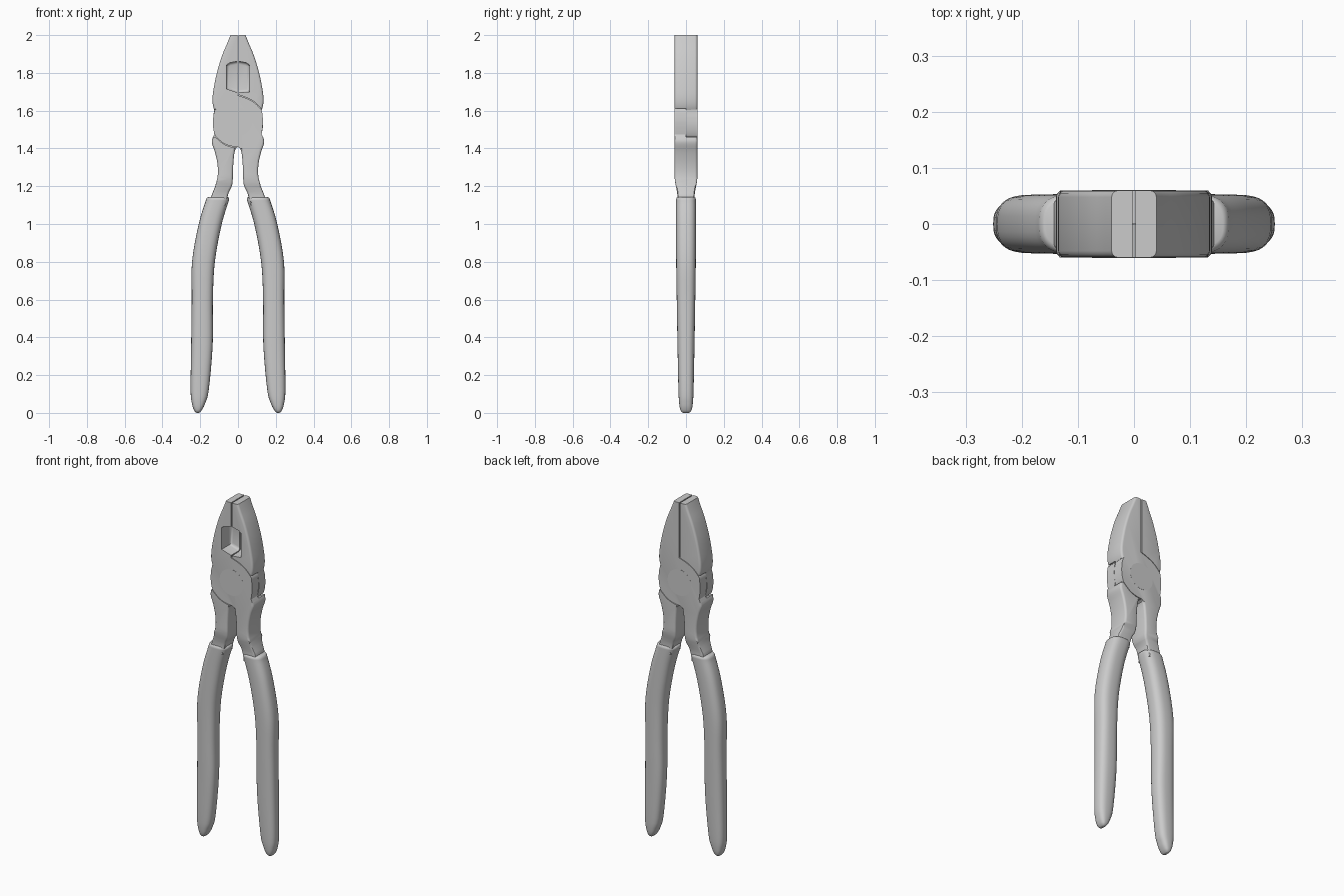
import bpy, bmesh, math
from mathutils import Matrix

if "Cube" in bpy.data.objects:
    bpy.data.objects.remove(bpy.data.objects["Cube"])


def smooth(pts, n=3):
    """Catmull-Rom through points of any dimension."""
    p = [pts[0]] + list(pts) + [pts[-1]]
    out = []
    for i in range(1, len(p) - 2):
        for k in range(n):
            t = k / n
            out.append(tuple(0.5 * (2 * b + (c - a) * t + (2 * a - 5 * b + 4 * c - d) * t * t
                                    + (3 * b - a - 3 * c + d) * t ** 3)
                             for a, b, c, d in zip(*p[i - 1:i + 3])))
    return out + [tuple(pts[-1])]


def finish(bm, name):
    bmesh.ops.recalc_face_normals(bm, faces=bm.faces)
    me = bpy.data.meshes.new(name)
    bm.to_mesh(me)
    bm.free()
    ob = bpy.data.objects.new(name, me)
    bpy.context.collection.objects.link(ob)
    return ob


def prism(pts, y0, y1):
    bm = bmesh.new()
    f = bm.faces.new([bm.verts.new((x, y0, z)) for x, z in pts])
    r = bmesh.ops.extrude_face_region(bm, geom=[f])
    for v in r['geom']:
        if isinstance(v, bmesh.types.BMVert):
            v.co.y = y1
    bmesh.ops.recalc_face_normals(bm, faces=bm.faces)
    return bm


def select(ob):
    bpy.ops.object.select_all(action='DESELECT')
    ob.select_set(True)
    bpy.context.view_layer.objects.active = ob


def cut(ob, cutter):
    m = ob.modifiers.new("cut", 'BOOLEAN')
    m.operation, m.solver, m.object = 'DIFFERENCE', 'EXACT', cutter
    select(ob)
    bpy.ops.object.modifier_apply(modifier=m.name)


def shade(ob, angle=32):
    select(ob)
    bpy.ops.object.shade_smooth_by_angle(angle=math.radians(angle))


# Profile runs of one half: left jaw, pivot boss, right handle neck
jaw = smooth([(-.04, 2), (-.058, 1.955), (-.085, 1.89), (-.112, 1.80), (-.13, 1.71),
              (-.135, 1.66), (-.132, 1.625), (-.124, 1.60)])
boss = smooth([(-.130, 1.575), (-.133, 1.53), (-.128, 1.49), (-.12, 1.465)])
under = smooth([(-.118, 1.463), (-.08, 1.43), (-.04, 1.413), (0, 1.408)])
neck_in = smooth([(.012, 1.40), (.02, 1.37), (.026, 1.30), (.03, 1.21), (.05, 1.165), (.066, 1.10)])
neck_out = smooth([(.136, 1.10), (.143, 1.14), (.121, 1.20), (.107, 1.26), (.109, 1.32),
                   (.122, 1.38), (.136, 1.42), (.138, 1.445), (.125, 1.475)])
boss_out = smooth([(.130, 1.51), (.132, 1.55), (.127, 1.60)])
s_curve = smooth([(.122, 1.607), (.09, 1.64), (.05, 1.663), (-.003, 1.682)])
outline = [(-.003, 2)] + jaw + boss + under + neck_in + neck_out + boss_out + s_curve

# Half-lap recess shape on the back of each half, leaving a hair gap
recess = ([(.2, 1.692), (.003, 1.686)] + [(-x, z + .004) for x, z in reversed(s_curve[:-1])]
          + [(-.2, 1.604), (-.2, 1.404)] + [(-x, z - .004) for x, z in reversed(under)]
          + [(.2, 1.475)])
recess_cutter = finish(prism(recess, -.001, .1), "recess_cutter")

# Gripping pocket between the jaws, front side only
bm = prism([(-.062, 1.715), (0, 1.695), (.062, 1.70), (.062, 1.84), (.045, 1.853),
            (0, 1.862), (-.045, 1.853), (-.062, 1.84)], -.1, .02)
deep = [e for e in bm.edges if all(v.co.y > 0 for v in e.verts)]
bmesh.ops.bevel(bm, geom=deep, offset=.015, segments=3, profile=.5, affect='EDGES')
pocket_cutter = finish(bm, "pocket_cutter")

# Two interlocking halves
for name, turn in (("front_left_jaw_half", 0), ("front_right_jaw_half", math.pi)):
    bm = prism(outline, -.06, .06)
    for z in (1.25, 1.22, 1.19, 1.16, 1.13):
        bmesh.ops.bisect_plane(bm, geom=bm.verts[:] + bm.edges[:] + bm.faces[:],
                               plane_co=(0, 0, z), plane_no=(0, 0, 1))
    rim = []
    for e in bm.edges:
        m = (e.verts[0].co + e.verts[1].co) / 2
        outer = (m.x < -.042 and m.z > 1.61) or (m.x > .012 and 1.11 < m.z < 1.46)
        if outer and abs(m.y) > .05 and e.calc_face_angle(0) > 1:
            rim.append(e)
    bmesh.ops.bevel(bm, geom=rim, offset=.012, segments=3, profile=.5, affect='EDGES')
    for v in bm.verts:
        t = min(max((1.25 - v.co.z) / .11, 0), 1)
        v.co.y *= 1 - .25 * t * t * (3 - 2 * t)
    half = finish(bm, name)
    cut(half, recess_cutter)
    half.data.transform(Matrix.Rotation(turn, 4, 'Z'))
    cut(half, pocket_cutter)
    shade(half)

for c in (recess_cutter, pocket_cutter):
    bpy.data.objects.remove(c)

# Flush rivet through the joint
bm = bmesh.new()
bmesh.ops.create_cone(bm, cap_ends=True, segments=48, radius1=.075, radius2=.075, depth=.1208,
                      matrix=Matrix.Translation((0, 0, 1.54)) @ Matrix.Rotation(math.pi / 2, 4, 'X'))
shade(finish(bm, "pivot_rivet"))

# Dipped handle grips: rings of centre x, z, half width, half depth
rings = [(.106, 1.142, .053, .043), (.1065, 1.139, .058, .049), (.108, 1.13, .0615, .053)]
rings += smooth([(.109, 1.125, .0615, .053), (.147, 1.0, .061, .053), (.183, .8, .0605, .052),
                 (.189, .6, .056, .049), (.191, .36, .057, .045), (.203, .12, .048, .040),
                 (.209, .05, .035, .036), (.212, .017, .022, .030), (.213, .004, .012, .022),
                 (.213, 0, .006, .014)], 4)
N = 36
for name, side in (("right_grip", 1), ("left_grip", -1)):
    bm = bmesh.new()
    loops = []
    for cx, cz, hw, hd in rings:
        loop = []
        for i in range(N):
            a = 2 * math.pi * i / N
            c, s = math.cos(a), math.sin(a)
            loop.append(bm.verts.new((side * (cx + hw * math.copysign(abs(c) ** .75, c)),
                                      hd * math.copysign(abs(s) ** .75, s), cz)))
        loops.append(loop)
    for p, q in zip(loops, loops[1:]):
        for i in range(N):
            j = (i + 1) % N
            bm.faces.new((p[i], p[j], q[j], q[i]))
    bm.faces.new(loops[0])
    bm.faces.new(loops[-1])
    shade(finish(bm, name), 50)
